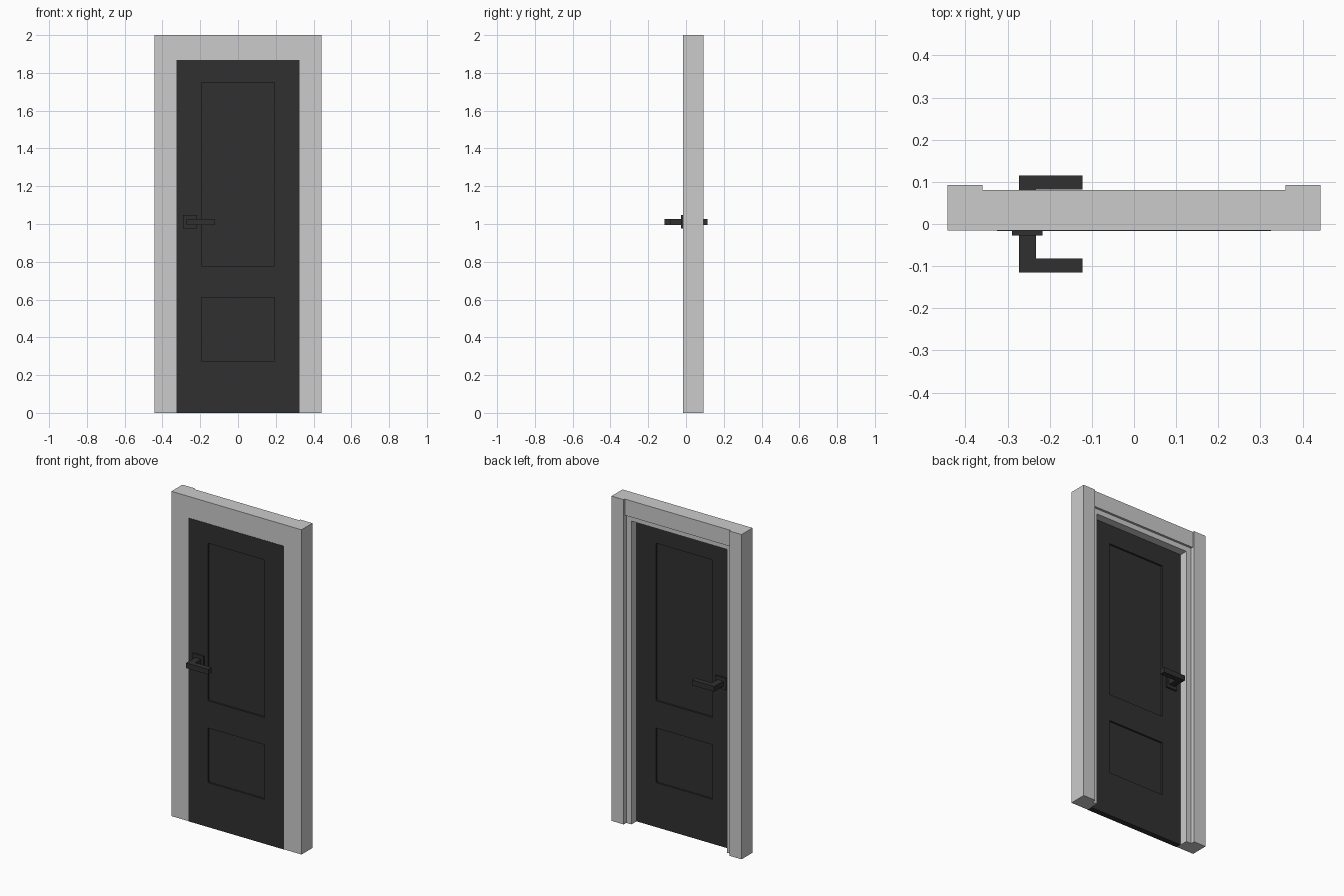
import bpy, bmesh
from mathutils import Vector

if "Cube" in bpy.data.objects:
    bpy.data.objects.remove(bpy.data.objects["Cube"])

dark = bpy.data.materials.new("dark_paint")
dark.diffuse_color = (0.03, 0.03, 0.03, 1)
dark.use_nodes = True
dark.node_tree.nodes["Principled BSDF"].inputs["Base Color"].default_value = dark.diffuse_color


def finish(name, bm, mat=None):
    bmesh.ops.recalc_face_normals(bm, faces=bm.faces[:])
    me = bpy.data.meshes.new(name)
    bm.to_mesh(me)
    bm.free()
    ob = bpy.data.objects.new(name, me)
    bpy.context.collection.objects.link(ob)
    if mat:
        me.materials.append(mat)
    return ob


def prism(name, points, offset, mat=None):
    """Extrude a closed 3D outline along offset."""
    bm = bmesh.new()
    face = bm.faces.new([bm.verts.new(p) for p in points])
    ext = bmesh.ops.extrude_face_region(bm, geom=[face])["geom"]
    bmesh.ops.translate(bm, verts=[v for v in ext if isinstance(v, bmesh.types.BMVert)], vec=offset)
    return finish(name, bm, mat)


def box(name, x0, x1, y0, y1, z0, z1, mat=None):
    pts = [(x0, y0, z0), (x1, y0, z0), (x1, y1, z0), (x0, y1, z0)]
    return prism(name, pts, (0, 0, z1 - z0), mat)


FRONT, JAMB_BACK, HEAD_BACK, POST_BACK = -0.015, 0.067, 0.081, 0.092
OPEN_X, POST_X, OUT_X = 0.325, 0.36, 0.443
OPEN_Z, HEAD_Z = 1.868, 1.9
DOOR_Y = 0.017

# Frame posts and inner jambs on both sides
for label, s in (("left", -1), ("right", 1)):
    box(label + "_post", s * POST_X, s * OUT_X, FRONT, POST_BACK, 0, 2)
    box(label + "_jamb", s * OPEN_X, s * POST_X, FRONT, JAMB_BACK, 0, OPEN_Z)

# Stepped header between the posts
profile = [(FRONT, OPEN_Z), (FRONT, 2), (HEAD_BACK, 2), (HEAD_BACK, HEAD_Z),
           (JAMB_BACK, HEAD_Z), (JAMB_BACK, OPEN_Z)]
prism("header", [(-POST_X, y, z) for y, z in profile], (2 * POST_X, 0, 0))

# Door leaf with two recessed panels on each face
PANEL_X, RECESS = 0.193, 0.011
panels = [(0.274, 0.61), (0.778, 1.748)]
bm = bmesh.new()
bmesh.ops.create_cube(bm, size=1)
for v in bm.verts:
    v.co = Vector((v.co.x * 2 * OPEN_X, v.co.y * 2 * DOOR_Y, (v.co.z + 0.5) * OPEN_Z))
cuts = [((x, 0, 0), (1, 0, 0)) for x in (-PANEL_X, PANEL_X)]
cuts += [((0, 0, z), (0, 0, 1)) for pair in panels for z in pair]
for co, no in cuts:
    bmesh.ops.bisect_plane(bm, geom=bm.verts[:] + bm.edges[:] + bm.faces[:], plane_co=co, plane_no=no)
bm.normal_update()
for f in bm.faces[:]:
    c = f.calc_center_median()
    if abs(f.normal.y) > 0.9 and abs(c.x) < 0.01 and any(a < c.z < b for a, b in panels):
        n = f.normal.copy()
        bmesh.ops.inset_region(bm, faces=[f], thickness=0, depth=-RECESS)
finish("door_leaf", bm, dark)

# Square rose and L-shaped lever on each face
for label, s in (("front", -1), ("back", 1)):
    box(label + "_rose", -0.29, -0.217, s * DOOR_Y, s * 0.027, 0.975, 1.048, dark)
    lever = [(-0.273, 0.027), (-0.233, 0.027), (-0.233, 0.082),
             (-0.122, 0.082), (-0.122, 0.115), (-0.273, 0.115)]
    prism(label + "_lever", [(x, s * y, 0.995) for x, y in lever], (0, 0, 0.032), dark)
